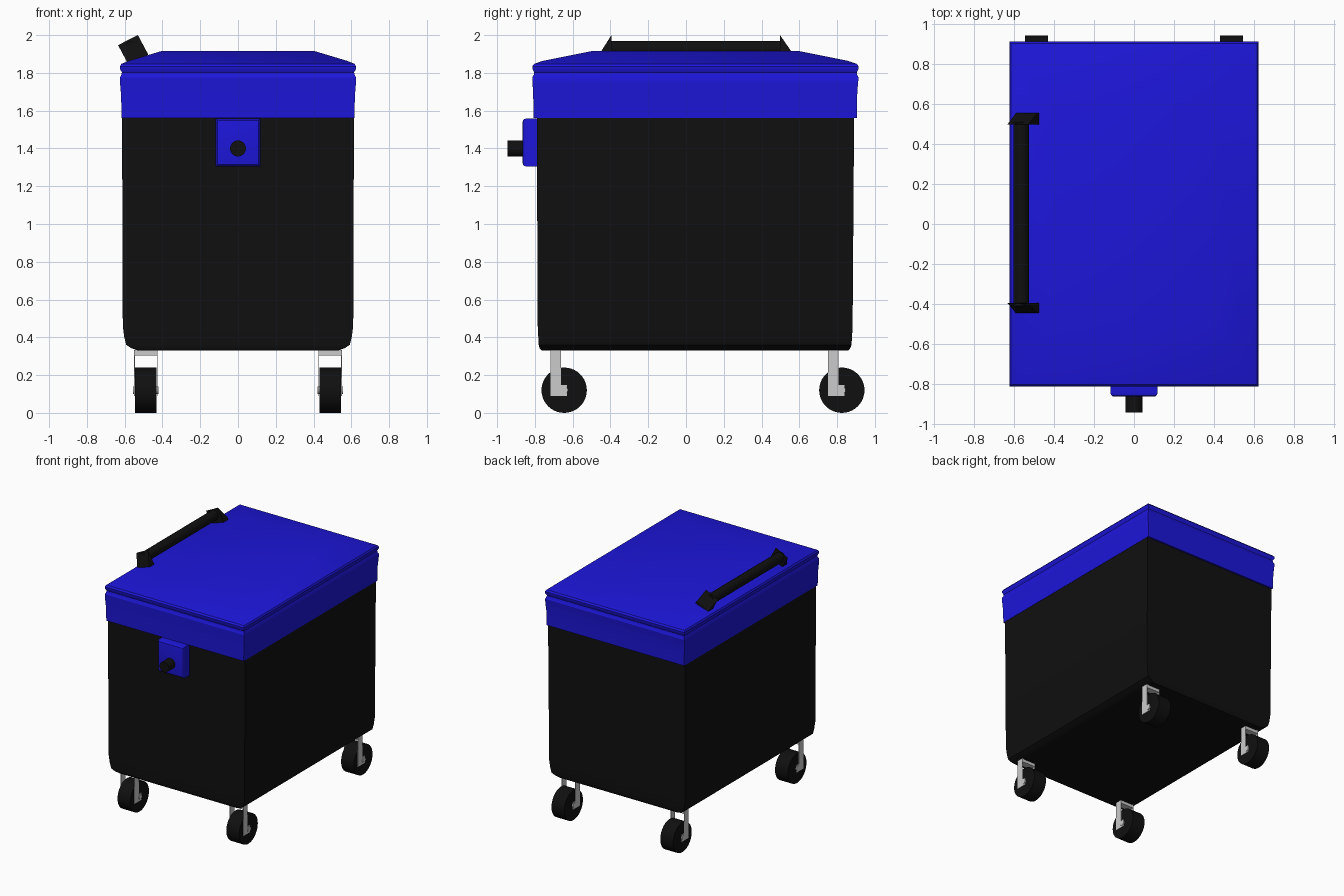
import bpy, bmesh, math
from mathutils import Matrix

if "Cube" in bpy.data.objects:
    bpy.data.objects.remove(bpy.data.objects["Cube"])


def material(name, rgb):
    m = bpy.data.materials.new(name)
    m.diffuse_color = (*rgb, 1)
    m.use_nodes = True
    m.node_tree.nodes["Principled BSDF"].inputs["Base Color"].default_value = m.diffuse_color
    return m


BLACK = material("black plastic", (0.005, 0.005, 0.005))
BLUE = material("blue plastic", (0.012, 0.008, 0.7))


def finish(name, bm, mat=None, angle=30):
    bmesh.ops.recalc_face_normals(bm, faces=bm.faces)
    me = bpy.data.meshes.new(name)
    bm.to_mesh(me)
    bm.free()
    ob = bpy.data.objects.new(name, me)
    bpy.context.collection.objects.link(ob)
    if mat:
        me.materials.append(mat)
    bpy.ops.object.select_all(action='DESELECT')
    ob.select_set(True)
    bpy.context.view_layer.objects.active = ob
    bpy.ops.object.shade_smooth_by_angle(angle=math.radians(angle))
    return ob


def loft(bm, rings):
    loops = [[bm.verts.new(p) for p in ring] for ring in rings]
    for a, b in zip(loops, loops[1:]):
        n = len(a)
        for i in range(n):
            bm.faces.new((a[i], a[(i + 1) % n], b[(i + 1) % n], b[i]))
    bm.faces.new(loops[0])
    bm.faces.new(loops[-1])


def rect(hx, y0, y1, z):
    return [(-hx, y0, z), (hx, y0, z), (hx, y1, z), (-hx, y1, z)]


def box(bm, x0, x1, y0, y1, z0, z1):
    loft(bm, [[(x0, y0, z), (x1, y0, z), (x1, y1, z), (x0, y1, z)] for z in (z0, z1)])


def cylinder(bm, center, radius, depth, axis, seg=32):
    rot = Matrix.Rotation(math.pi / 2, 4, 'Y' if axis == 'X' else 'X')
    bmesh.ops.create_cone(bm, cap_ends=True, segments=seg, radius1=radius, radius2=radius,
                          depth=depth, matrix=Matrix.Translation(center) @ rot)


# Bin body: rounded along the long bottom edges, slight taper
bm = bmesh.new()
loft(bm, [rect(*r) for r in [
    (0.53, -0.765, 0.86, 0.33), (0.565, -0.775, 0.87, 0.343), (0.592, -0.78, 0.876, 0.36),
    (0.602, -0.782, 0.879, 0.40), (0.61, -0.785, 0.882, 0.46), (0.614, -0.79, 0.89, 1.57)]])
finish("bin_body", bm, BLACK)

# Lid: skirt, groove, lip and sloped top
bm = bmesh.new()
loft(bm, [rect(*r) for r in [
    (0.616, -0.807, 0.904, 1.56), (0.619, -0.809, 0.906, 1.68), (0.624, -0.812, 0.91, 1.74),
    (0.625, -0.814, 0.914, 1.775), (0.617, -0.806, 0.906, 1.79), (0.615, -0.804, 0.904, 1.803),
    (0.624, -0.813, 0.913, 1.82), (0.625, -0.814, 0.914, 1.835), (0.617, -0.804, 0.904, 1.848),
    (0.58, -0.76, 0.86, 1.863), (0.40, -0.49, 0.59, 1.917)]])
finish("lid", bm, BLUE)

# Lid handle: round bar between two tilted wedge ends
bm = bmesh.new()
cylinder(bm, (-0.565, 0.05, 1.93), 0.04, 0.92, 'Y', 16)
finish("handle_bar", bm, BLACK)
for label, inner, outer in (("front", -0.395, -0.447), ("rear", 0.498, 0.555)):
    bm = bmesh.new()
    a, b, c, d = (-0.635, 1.947), (-0.53, 2.0), (-0.475, 1.897), (-0.58, 1.844)

    def low(p, q):
        return (q[0] + (p[0] - q[0]) * 0.2, q[1] + (p[1] - q[1]) * 0.2)

    loft(bm, [[(x, inner, z) for x, z in (a, b, c, d)],
              [(x, outer, z) for x, z in (low(a, d), low(b, c), c, d)]])
    finish("handle_end_" + label, bm, BLACK)

# Lock housing and knob
bm = bmesh.new()
box(bm, -0.118, 0.118, -0.865, -0.78, 1.305, 1.558)
edges = [e for e in bm.edges if all(v.co.y < -0.86 for v in e.verts)]
bmesh.ops.bevel(bm, geom=edges, offset=0.018, segments=3, profile=0.5, affect='EDGES')
finish("lock_housing", bm, BLUE)
bm = bmesh.new()
cylinder(bm, (0, -0.90, 1.40), 0.042, 0.09, 'Y')
finish("lock_knob", bm, BLACK)

# Casters: wheel, folded sheet fork and axle
for side, x in (("left", -0.488), ("right", 0.488)):
    for end, y in (("front", -0.645), ("rear", 0.825)):
        tag = end + "_" + side
        bm = bmesh.new()
        cylinder(bm, (x, y, 0.12), 0.12, 0.114, 'X', 40)
        finish("wheel_" + tag, bm, BLACK)
        bm = bmesh.new()
        box(bm, x - 0.062, x + 0.062, y - 0.073, y - 0.017, 0.305, 0.334)
        for s in (-1, 1):
            x0, x1 = sorted((x + s * 0.058, x + s * 0.062))
            box(bm, x0, x1, y - 0.073, y - 0.017, 0.09, 0.306)
            box(bm, x0, x1, y - 0.017, y + 0.015, 0.09, 0.148)
        finish("fork_" + tag, bm)
        bm = bmesh.new()
        cylinder(bm, (x, y, 0.12), 0.02, 0.134, 'X', 16)
        finish("axle_" + tag, bm)
